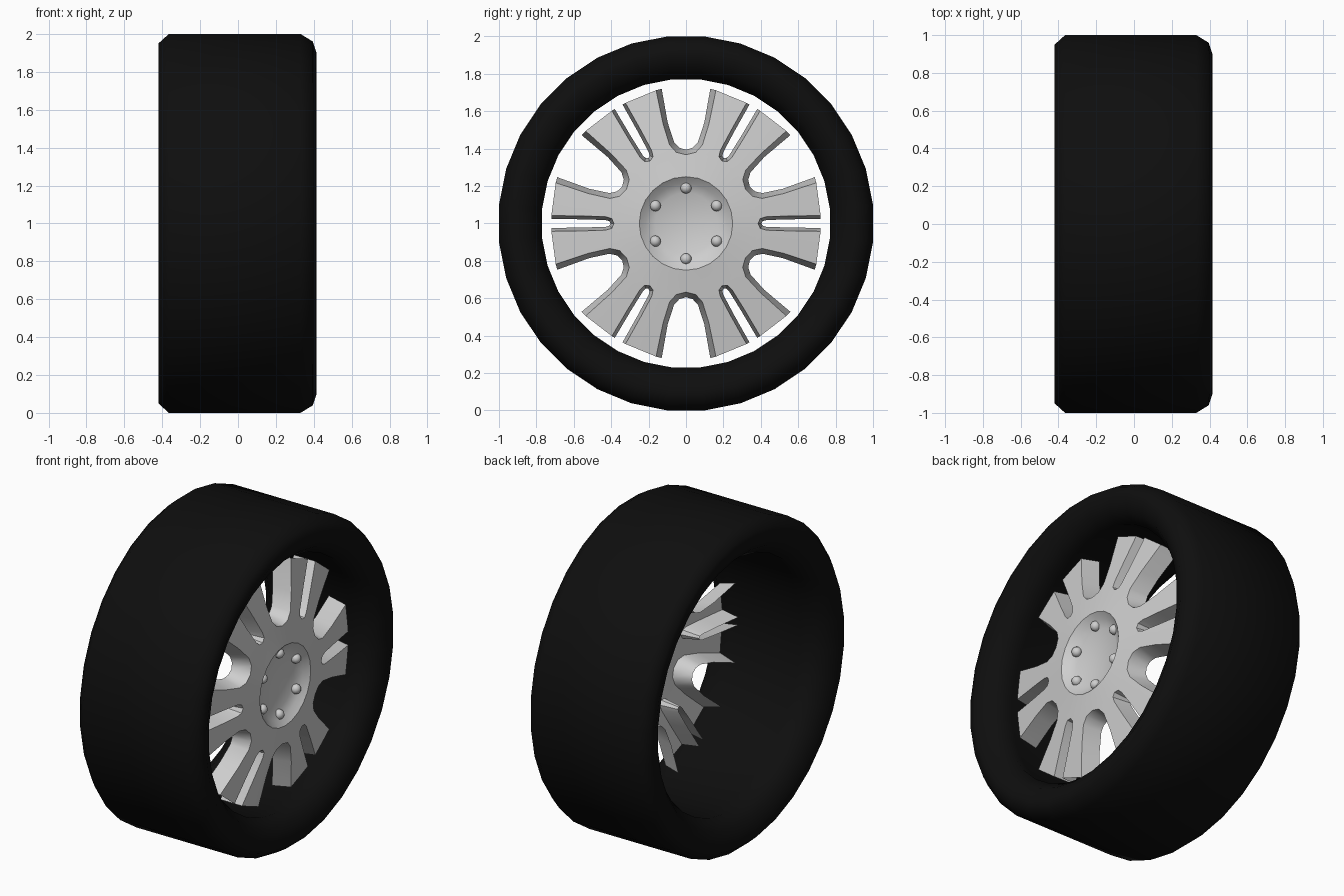
import bpy, bmesh, math
from mathutils import Vector, Matrix

cube = bpy.data.objects.get("Cube")
if cube:
    bpy.data.objects.remove(cube, do_unlink=True)


def make_material(name, value):
    m = bpy.data.materials.new(name)
    m.use_nodes = True
    color = (value, value, value, 1)
    m.diffuse_color = color
    m.node_tree.nodes["Principled BSDF"].inputs["Base Color"].default_value = color
    return m


def finish(bm, name, mat, angle):
    """Turn a bmesh into a shaded object, sitting with its axle at z = 1."""
    mesh = bpy.data.meshes.new(name)
    bm.to_mesh(mesh)
    bm.free()
    mesh.materials.append(mat)
    obj = bpy.data.objects.new(name, mesh)
    obj.location.z = 1
    bpy.context.collection.objects.link(obj)
    bpy.ops.object.select_all(action='DESELECT')
    obj.select_set(True)
    bpy.context.view_layer.objects.active = obj
    bpy.ops.object.shade_smooth_by_angle(angle=math.radians(angle))
    return obj


rubber = make_material("black rubber", 0.0045)
alloy = make_material("light grey alloy", 0.62)
SIXTH = math.pi / 3

# Tyre: closed profile (x, radius) spun about the axle
SIDES = 32
half_step = math.pi / SIDES
profile = [(-.365, 1), (-.42, .95), (-.42, .90), (-.39, .83), (-.32, .77), (-.24, .78),
           (.24, .78), (.31, .77), (.375, .82), (.415, .90), (.395, .96), (.33, 1)]
bm = bmesh.new()
verts = [bm.verts.new((x, 0, r / math.cos(half_step))) for x, r in profile]
edges = [bm.edges.new((v, verts[i - 1])) for i, v in enumerate(verts)]
bmesh.ops.rotate(bm, verts=verts, matrix=Matrix.Rotation(half_step, 3, 'X'))
bmesh.ops.spin(bm, geom=verts + edges, axis=(1, 0, 0), cent=(0, 0, 0),
               angle=math.tau, steps=SIDES, use_merge=True)
bmesh.ops.remove_doubles(bm, verts=bm.verts, dist=0.0005)
bmesh.ops.recalc_face_normals(bm, faces=bm.faces)
finish(bm, "tyre", rubber, 50)

# Wheel face: half of one spoke pair, mirrored and repeated six times
DEPTH = 0.11
slot_front = [(.72, .042), (.55, .04), (.43, .036), (.397, .026), (.385, 0)]
slot_back = [(.72, .024), (.55, .022), (.43, .018), (.41, .012), (.403, 0)]
gap_front = [(.712, .16), (.53, .122), (.42, .088), (.38, .052), (.367, 0)]
gap_back = [(.72, .13), (.54, .098), (.435, .064), (.405, .036), (.394, 0)]


def face_x(r):
    return 0.325 - 0.15 * (r - 0.25)


def gap_point(p):
    """Place a point measured from the wide gap's centre line in the sector."""
    c, s = math.cos(SIXTH / 2), math.sin(SIXTH / 2)
    return (p[0] * c + p[1] * s, p[0] * s - p[1] * c)


def lift(p, drop=0):
    return Vector((face_x(math.hypot(*p)) - drop, p[0], p[1]))


def ring_row(r, x):
    return [Vector((x, r * math.cos(a), r * math.sin(a)))
            for a in (0, SIXTH / 4, SIXTH / 2)]


rows = []
for a, b in zip(slot_front, gap_front):
    b = gap_point(b)
    mid = ((a[0] + b[0]) / 2, (a[1] + b[1]) / 2)
    rows.append([lift(a), lift(mid), lift(b)])
rows += [ring_row(.25, face_x(.25)), ring_row(.215, .295),
         ring_row(.165, .27), ring_row(0, .27)]
slot_wall = [[lift(f), lift(k, DEPTH)] for f, k in zip(slot_front, slot_back)]
gap_wall = [[lift(gap_point(f)), lift(gap_point(k), DEPTH)]
            for f, k in zip(gap_front, gap_back)]

bm = bmesh.new()


def add_grid(grid, matrix):
    for upper, lower in zip(grid, grid[1:]):
        for i in range(len(upper) - 1):
            corners = [upper[i], upper[i + 1], lower[i + 1], lower[i]]
            if (corners[2] - corners[3]).length < 1e-5:
                corners.pop()
            bm.faces.new([bm.verts.new(matrix @ c) for c in corners])


for k in range(6):
    for side in (1, -1):
        m = Matrix.Rotation(k * SIXTH, 3, 'X') @ Matrix.Diagonal((1, 1, side))
        for grid in (rows, slot_wall, gap_wall):
            add_grid(grid, m)
bmesh.ops.remove_doubles(bm, verts=bm.verts, dist=0.0005)
bmesh.ops.recalc_face_normals(bm, faces=bm.faces)
bm.normal_update()
if sum(f.normal.x * f.calc_area() for f in bm.faces) < 0:
    bmesh.ops.reverse_faces(bm, faces=bm.faces)
finish(bm, "spoked_wheel", alloy, 32)

# Wheel bolts: flattened domes around the dished hub
bm = bmesh.new()
for k in range(6):
    a = SIXTH * (k + 0.5)
    place = Matrix.Translation((.283, .19 * math.cos(a), .19 * math.sin(a)))
    bmesh.ops.create_uvsphere(bm, u_segments=12, v_segments=8, radius=.03, matrix=place)
finish(bm, "wheel_bolts", alloy, 60)
